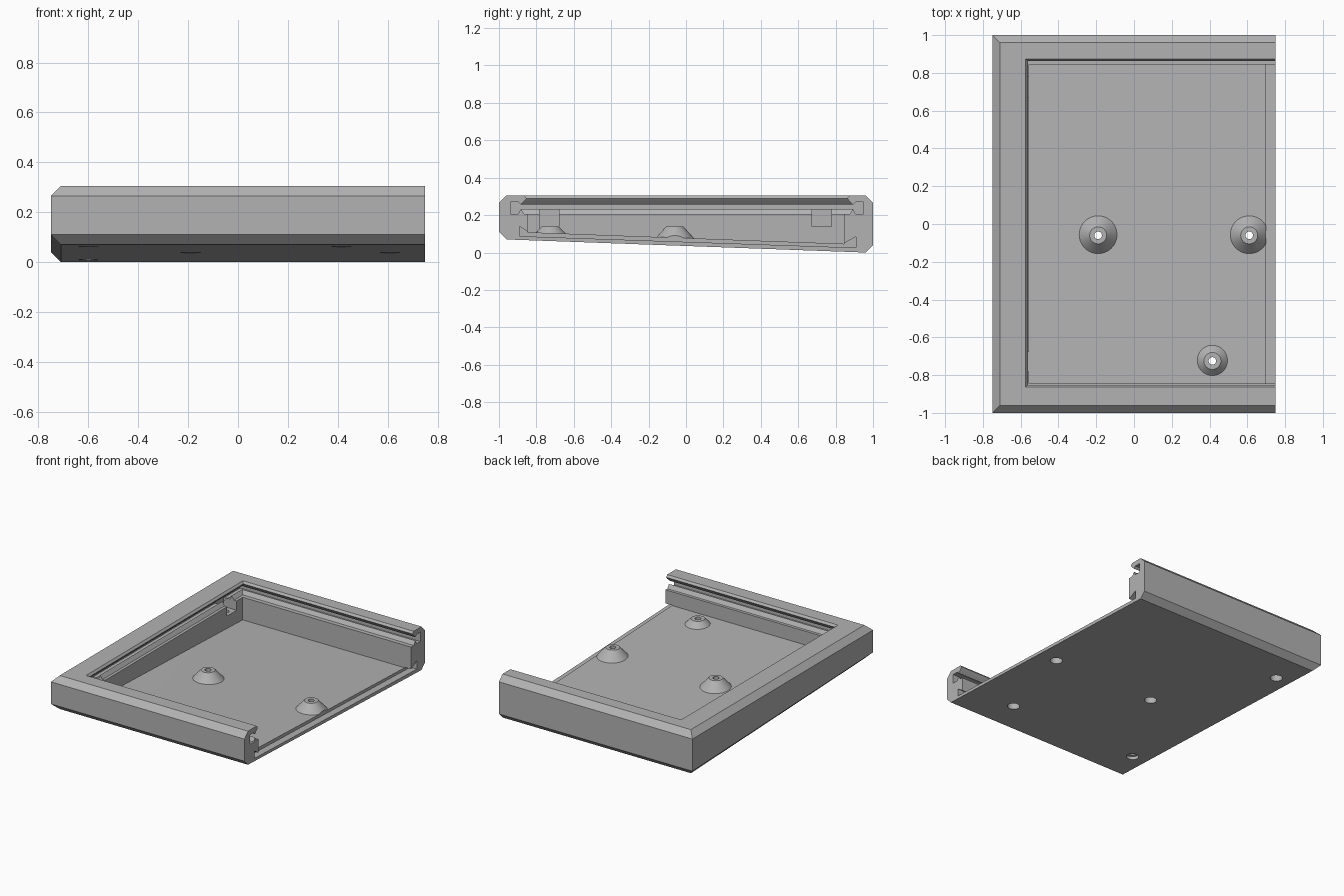
import bpy, bmesh, math

default = bpy.data.objects.get("Cube")
if default:
    bpy.data.objects.remove(default, do_unlink=True)

SLOPE = 0.0365
END = 0.75            # open right end
WALL = 0.845          # inner face of front and back rails
LEFT = -0.555         # inner face of left wall


def base_z(y):
    """Height of the sloping underside."""
    return 0.035 - SLOPE * y


def floor_z(y):
    return base_z(y) + 0.0425


def finish(name, bm):
    bmesh.ops.recalc_face_normals(bm, faces=bm.faces)
    mesh = bpy.data.meshes.new(name)
    bm.to_mesh(mesh)
    bm.free()
    obj = bpy.data.objects.new(name, mesh)
    bpy.context.collection.objects.link(obj)
    return obj


def loft(name, rings):
    """Closed solid through rings with equal point counts."""
    bm = bmesh.new()
    loops = [[bm.verts.new(p) for p in ring] for ring in rings]
    n = len(loops[0])
    for a, b in zip(loops, loops[1:]):
        for i in range(n):
            j = (i + 1) % n
            bm.faces.new((a[i], a[j], b[j], b[i]))
    bm.faces.new(loops[0])
    bm.faces.new(loops[-1])
    return finish(name, bm)


def prism(name, yz, x0, x1):
    return loft(name, [[(x, y, z) for y, z in yz] for x in (x0, x1)])


def revolve(name, x, y, profile, sides=48):
    """Vertical turned solid from (radius, height) pairs."""
    ang = [2 * math.pi * i / sides for i in range(sides)]
    return loft(name, [[(x + r * math.cos(a), y + r * math.sin(a), z)
                        for a in ang] for r, z in profile])


def combine(target, tool, operation):
    mod = target.modifiers.new("Boolean", "BOOLEAN")
    mod.operation = operation
    mod.solver = "EXACT"
    mod.object = tool
    bpy.context.view_layer.objects.active = target
    bpy.ops.object.modifier_apply(modifier=mod.name)
    bpy.data.objects.remove(tool, do_unlink=True)


def outer_ring(inset, low, z):
    ys = 1 - inset
    corners = [(-0.75 + inset, -ys), (END, -ys), (END, ys), (-0.75 + inset, ys)]
    return [(x, y, z + (0.035 - math.copysign(0.035, y) if low else 0))
            for x, y in corners]


# Chamfered wedge body
tray = loft("tray", [outer_ring(0.04, True, 0), outer_ring(0, True, 0.04),
                     outer_ring(0, False, 0.265), outer_ring(0.04, False, 0.305)])

# Main cavity with sloping floor
combine(tray, prism("cavity", [(-WALL, floor_z(-WALL)), (WALL, floor_z(WALL)),
                               (WALL, 0.4), (-WALL, 0.4)], LEFT, 0.8), "DIFFERENCE")

# Lid groove mitred round the three walls: (depth into wall, height)
groove = [(-0.2, 0.205), (0.02, 0.205), (0.038, 0.232), (0.052, 0.205),
          (0.093, 0.205), (0.093, 0.27), (0.052, 0.27), (0.038, 0.256),
          (0.017, 0.277), (0.007, 0.29), (0.02, 0.307), (0.02, 0.4), (-0.2, 0.4)]
back = WALL + 0.01
combine(tray, loft("groove_cutter", [
    [(0.8, -WALL - d, z) for d, z in groove],
    [(LEFT - d, -WALL - d, z) for d, z in groove],
    [(LEFT - d, back + d, z) for d, z in groove],
    [(0.8, back + d, z) for d, z in groove]]), "DIFFERENCE")

# Square pockets in the left wall
for y, z in ((-0.73, 0.106), (0.725, 0.14)):
    combine(tray, prism("pocket", [(y - 0.052, z), (y + 0.052, z),
                                   (y + 0.052, 0.23), (y - 0.052, 0.23)],
                        -0.655, -0.5), "DIFFERENCE")

# Conical screw bosses on the floor
TOP = 0.14
bosses = [(-0.19, -0.06, 0.1), (0.61, -0.06, 0.1), (0.415, -0.725, 0.08)]
for x, y, r in bosses:
    z = floor_z(y)
    run = (r - 0.045) / (TOP - z)
    combine(tray, revolve("boss", x, y, [(r + run * 0.01, z - 0.01),
                                         (0.045, TOP)]), "UNION")

# Stepped joint at the open end
step = [(-0.89, base_z(-0.89) + 0.02), (0.91, base_z(0.91) + 0.024), (0.91, 0.085),
        (WALL, 0.05), (WALL, 0.18), (-WALL, 0.18), (-WALL, 0.11), (-0.89, 0.14)]
combine(tray, prism("end_step", step, 0.7, 0.8), "DIFFERENCE")

# Counterbored screw holes from below
holes = [(x, y, 0.115) for x, y, r in bosses]
holes += [(-0.6, -0.73, 0.085), (-0.6, 0.725, 0.115)]
for x, y, shoulder in holes:
    combine(tray, revolve("screw_hole", x, y, [
        (0.04, -0.1), (0.04, shoulder), (0.02, shoulder), (0.02, 0.18)], 32), "DIFFERENCE")

# Grey plastic
grey = bpy.data.materials.new("grey_plastic")
grey.use_nodes = True
colour = (0.45, 0.45, 0.45, 1)
grey.diffuse_color = colour
grey.node_tree.nodes["Principled BSDF"].inputs["Base Color"].default_value = colour
tray.data.materials.clear()
tray.data.materials.append(grey)
for poly in tray.data.polygons:
    poly.material_index = 0

bpy.ops.object.select_all(action="DESELECT")
tray.select_set(True)
bpy.context.view_layer.objects.active = tray
bpy.ops.object.shade_smooth_by_angle(angle=math.radians(25))
